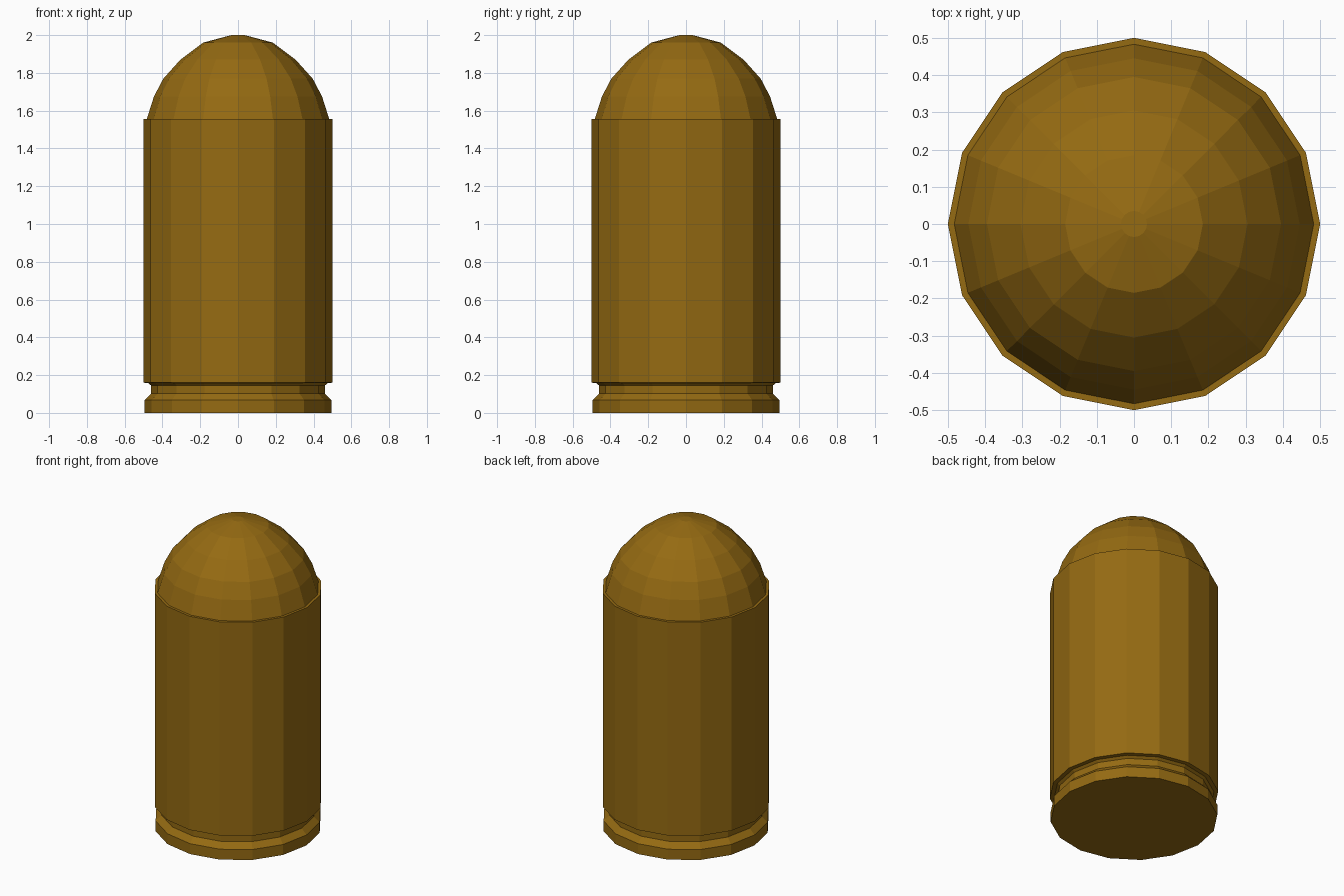
import bpy, bmesh, math

if "Cube" in bpy.data.objects:
    bpy.data.objects.remove(bpy.data.objects["Cube"])

SIDES = 16

brass = bpy.data.materials.new("brass")
brass.diffuse_color = (0.30, 0.145, 0.006, 1)
brass.use_nodes = True
brass.node_tree.nodes["Principled BSDF"].inputs["Base Color"].default_value = brass.diffuse_color


def lathe(name, profile):
    """Spin a (radius, z) profile into a flat-faced closed solid."""
    bm = bmesh.new()
    rings = [[bm.verts.new((r * math.cos(2 * math.pi * i / SIDES),
                            r * math.sin(2 * math.pi * i / SIDES), z))
              for i in range(SIDES)] for r, z in profile]
    for a, b in zip(rings, rings[1:]):
        for i in range(SIDES):
            j = (i + 1) % SIDES
            bm.faces.new((a[i], a[j], b[j], b[i]))
    bm.faces.new(rings[0][::-1])
    bm.faces.new(rings[-1])
    mesh = bpy.data.meshes.new(name)
    bm.to_mesh(mesh)
    bm.free()
    mesh.materials.append(brass)
    obj = bpy.data.objects.new(name, mesh)
    bpy.context.collection.objects.link(obj)
    return obj


# Casing: base rim, extractor groove, straight wall and top lip
lathe("casing", [(0.495, 0), (0.495, 0.068), (0.46, 0.103), (0.46, 0.145),
                 (0.475, 0.158), (0.50, 0.16), (0.50, 1.555), (0.483, 1.555)])

# Rounded nose seated in the casing
lathe("nose", [(0.483, 1.555), (0.445, 1.675), (0.395, 1.77), (0.305, 1.87),
               (0.185, 1.96), (0.035, 2.0)])
